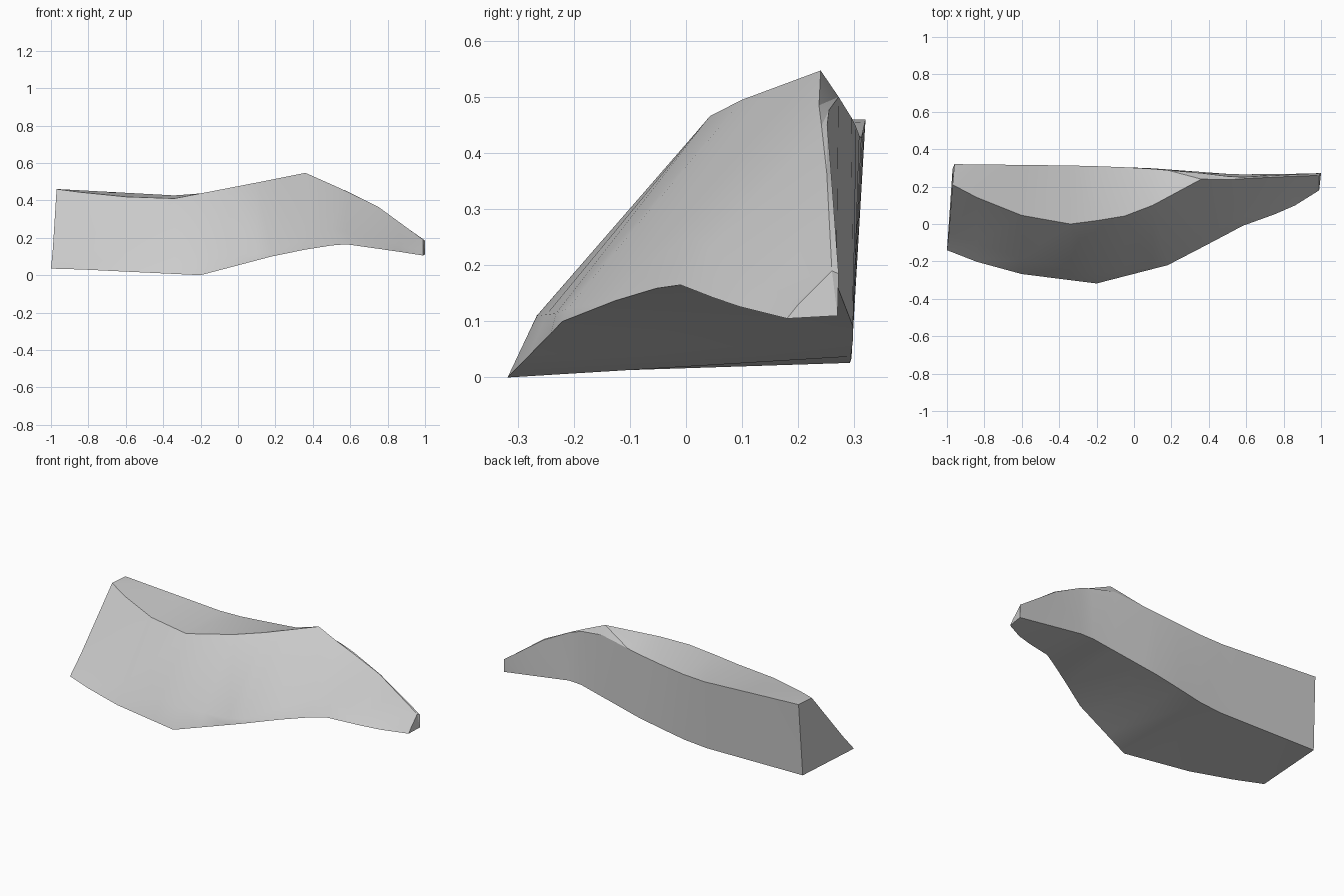
import bpy
import bmesh
import math

# Remove the default object
default_cube = bpy.data.objects.get("Cube")
if default_cube:
    bpy.data.objects.remove(default_cube, do_unlink=True)


def make_material(name, colour):
    material = bpy.data.materials.new(name)
    material.use_nodes = True
    material.diffuse_color = colour
    shader = next(n for n in material.node_tree.nodes if n.type == "BSDF_PRINCIPLED")
    shader.inputs["Base Color"].default_value = colour
    return material


def point_on_edge(edge, x):
    """Point of a long edge at a given x, held at the edge's own ends."""
    x = min(max(x, edge[0][0]), edge[-1][0])
    for start, end in zip(edge, edge[1:]):
        if x <= end[0]:
            blend = (x - start[0]) / (end[0] - start[0])
            return tuple(a + (b - a) * blend for a, b in zip(start, end))
    return edge[-1]


# Long edges of the ledge, each running from the broad end to the narrow tip
front_foot = [(-1, -.14, .035), (-.82, -.21, .03), (-.62, -.265, .02), (-.2, -.318, 0),
              (.18, -.22, .1), (.45, -.08, .155), (.58, -.01, .165),
              (.83, .08, .13), (.99, .18, .105)]
front_bulge = [(-.99, -.05, .14), (-.6, -.185, .13), (-.2, -.266, .11),
               (.16, -.225, .115), (.5, .01, .25), (.99, .2, .13)]
top_ridge = [(-.97, .21, .46), (-.86, .15, .445), (-.56, .03, .415), (-.34, 0, .41),
             (-.07, .035, .462), (.1, .1, .495), (.36, .24, .547),
             (.5, .237, .485), (.73, .25, .38), (.99, .26, .19)]
back_rim = [(-.96, .32, .46), (-.28, .312, .423), (.04, .3, .455),
            (.36, .272, .5), (.54, .25, .47), (.73, .258, .375), (1, .272, .185)]
back_foot = [(-.97, .295, .035), (-.27, .292, .025), (.07, .3, .085),
             (.54, .265, .175), (1, .27, .11)]
edges = [front_foot, front_bulge, top_ridge, back_rim, back_foot]
stations = [-1, -.84, -.6, -.34, -.2, -.05, .1, .18, .36, .5, .58, .75, .86, 1]

# Loft a solid rock body through the edges
bm = bmesh.new()
rings = [[bm.verts.new(point_on_edge(edge, x)) for edge in edges] for x in stations]
count = len(edges)
for ring, following in zip(rings, rings[1:]):
    for i in range(count):
        j = (i + 1) % count
        bm.faces.new((ring[i], ring[j], following[j], following[i]))

# Close the broad end and the tip
bm.faces.new(rings[0])
bm.faces.new(list(reversed(rings[-1])))
bmesh.ops.triangulate(bm, faces=bm.faces[:])
bmesh.ops.recalc_face_normals(bm, faces=bm.faces[:])

mesh = bpy.data.meshes.new("rock_ledge")
bm.to_mesh(mesh)
bm.free()
mesh.materials.append(make_material("pale grey stone", (.6, .6, .6, 1)))
ledge = bpy.data.objects.new("rock_ledge", mesh)
bpy.context.collection.objects.link(ledge)

# Soft faces with crisp rock edges
bpy.ops.object.select_all(action="DESELECT")
ledge.select_set(True)
bpy.context.view_layer.objects.active = ledge
bpy.ops.object.shade_smooth_by_angle(angle=math.radians(30))
